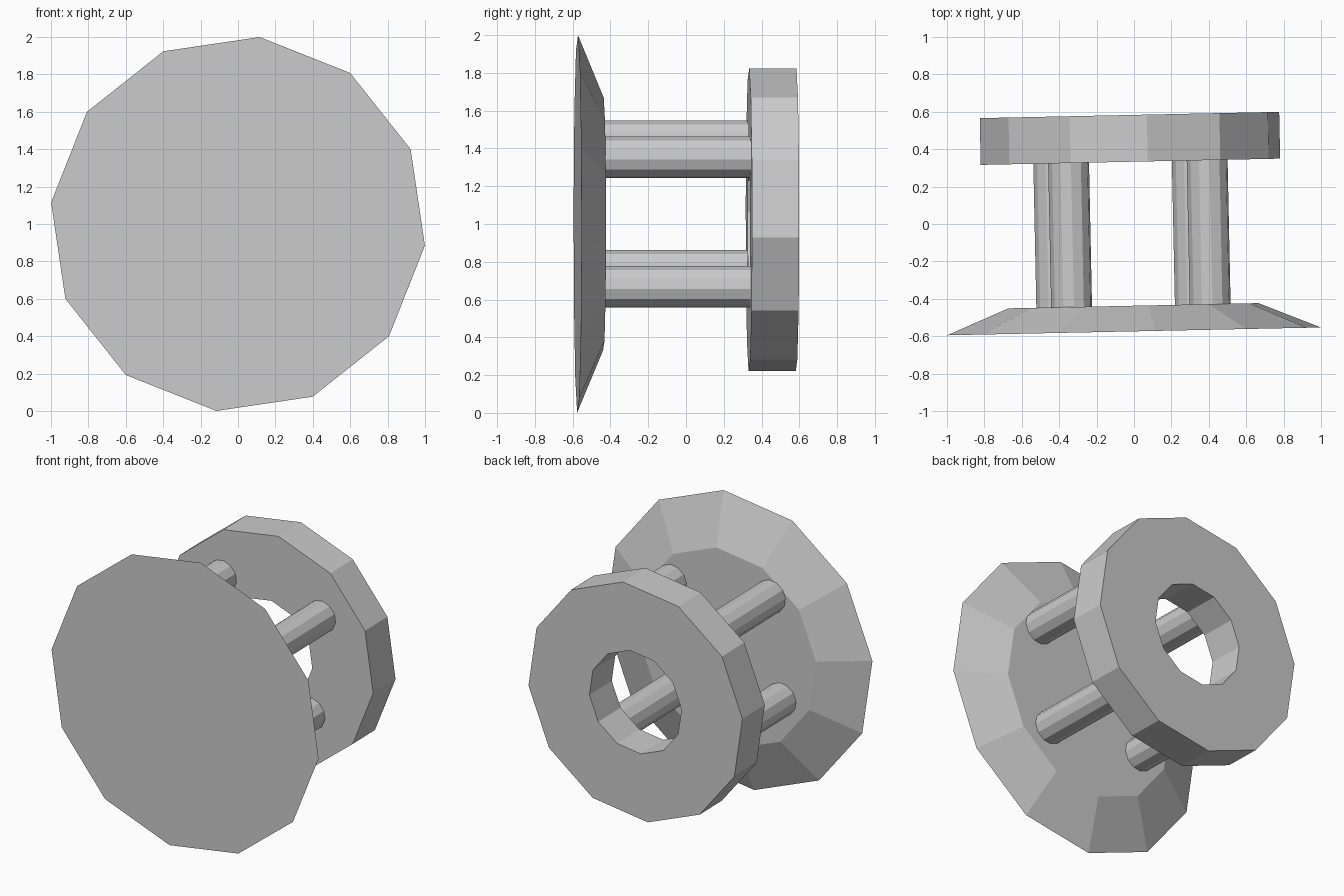
import bpy, bmesh, math
from mathutils import Matrix, Vector

if "Cube" in bpy.data.objects:
    bpy.data.objects.remove(bpy.data.objects["Cube"])

SIDES = 12
# Shared frame: the main axis runs along local y, with a slight yaw
FRAME = Matrix.Translation((0, -0.574, 1.0)) @ Matrix.Rotation(math.radians(1.2), 4, 'Z')
ROLL = Matrix.Rotation(math.radians(6.6), 4, 'Y')


def lathe(name, profile, hollow=False, lift=0.0, offset=(0, 0)):
    """Turn (radius, depth) points round the y axis; cap the ends or close the loop."""
    bm = bmesh.new()
    rings = []
    for r, d in profile:
        ring = []
        for i in range(SIDES):
            a = 2 * math.pi * i / SIDES
            ring.append(bm.verts.new((r * math.cos(a) + offset[0], d,
                                      r * math.sin(a) + offset[1])))
        rings.append(ring)
    pairs = list(zip(rings, rings[1:]))
    if hollow:
        pairs.append((rings[-1], rings[0]))
    else:
        bm.faces.new(rings[0])
        bm.faces.new(rings[-1])
    for a, b in pairs:
        for i in range(SIDES):
            j = (i + 1) % SIDES
            bm.faces.new((a[i], a[j], b[j], b[i]))
    bmesh.ops.recalc_face_normals(bm, faces=bm.faces)
    mesh = bpy.data.meshes.new(name)
    bm.to_mesh(mesh)
    bm.free()
    # Bake placement into the mesh
    mesh.transform(FRAME @ Matrix.Translation((0, 0, lift)) @ ROLL)
    obj = bpy.data.objects.new(name, mesh)
    bpy.context.collection.objects.link(obj)
    return obj


# Bevelled front plate
lathe("front_plate", [(1.006, 0), (0.673, 0.137)])

# Rear ring with a central hole
lathe("rear_ring", [(0.806, 0.907), (0.806, 1.157), (0.347, 1.157), (0.347, 0.907)],
      hollow=True, lift=0.022)

# Four connecting posts
for side, x in (("left", -0.373), ("right", 0.373)):
    for level, z in (("lower", -0.345), ("upper", 0.345)):
        lathe(f"{level}_{side}_post", [(0.11, 0.137), (0.11, 0.907)],
              lift=0.054, offset=(x, z))
